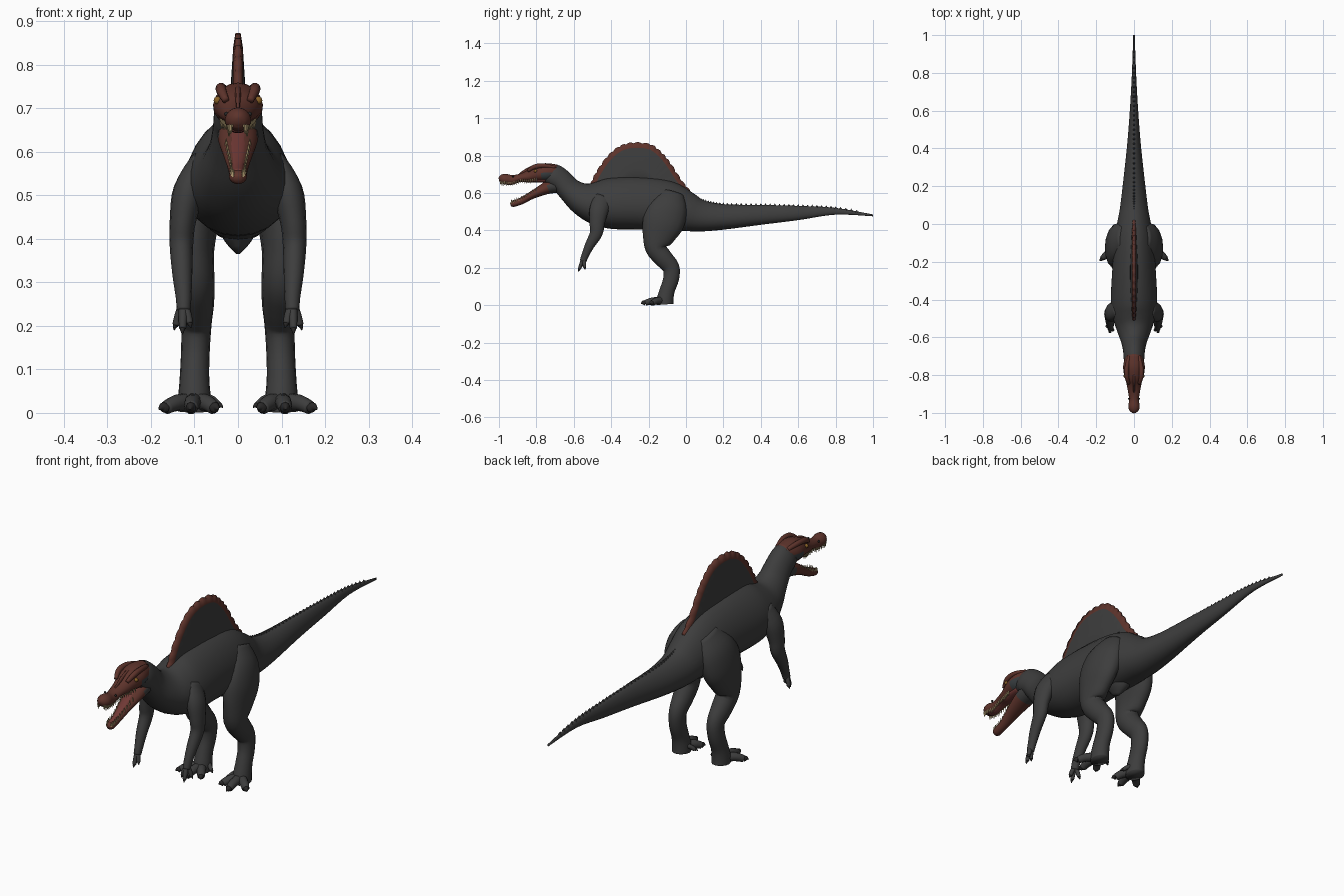
import bpy, bmesh, math
from mathutils import Vector, Matrix

cube = bpy.data.objects.get("Cube")
if cube:
    bpy.data.objects.remove(cube, do_unlink=True)


def material(name, r, g, b):
    m = bpy.data.materials.new(name)
    m.use_nodes = True
    m.diffuse_color = (r, g, b, 1)
    shader = m.node_tree.nodes["Principled BSDF"]
    shader.inputs["Base Color"].default_value = (r, g, b, 1)
    shader.inputs["Roughness"].default_value = 0.8
    return m


GREY = material("charcoal skin", .047, .047, .047)
BROWN = material("red brown skin", .11, .033, .024)
SLATE = material("slate cheek", .04, .048, .052)
FLESH = material("mouth flesh", .16, .04, .035)
IVORY = material("ivory teeth", .42, .32, .16)
CLAW = material("dark claw", .022, .021, .021)
EYE = material("amber eye", .25, .12, .02)


def spline(points, steps=4):
    """Smooth curve through tuples of any length."""
    pts = [Vector(p) for p in points]
    out = []
    for i in range(len(pts) - 1):
        a, b, c, d = pts[max(i - 1, 0)], pts[i], pts[i + 1], pts[min(i + 2, len(pts) - 1)]
        for s in range(steps):
            t = s / steps
            out.append(b + (c - a) * (t / 2) + (a * 2 - b * 5 + c * 4 - d) * (t * t / 2)
                       + (b * 3 - a - c * 3 + d) * (t ** 3 / 2))
    return out + [pts[-1]]


def finish(name, bm, mats, rule=None, mirror=False, smooth=True):
    bmesh.ops.recalc_face_normals(bm, faces=bm.faces[:])
    for f in bm.faces:
        f.smooth = smooth
        if rule:
            f.material_index = rule(f.calc_center_median())
    mesh = bpy.data.meshes.new(name)
    bm.to_mesh(mesh)
    bm.free()
    for m in mats:
        mesh.materials.append(m)
    ob = bpy.data.objects.new(name, mesh)
    bpy.context.collection.objects.link(ob)
    if mirror:
        ob.modifiers.new("Mirror", 'MIRROR')
    return ob


def loft(name, stations, mats, rule=None, mirror=False, sides=16, egg=0.0, steps=4):
    """Skin elliptical rings (x, y, z, half width, half depth) along a curve."""
    path = spline(stations, steps)
    bm = bmesh.new()
    rings = []
    for i, p in enumerate(path):
        before, after = path[max(i - 1, 0)], path[min(i + 1, len(path) - 1)]
        along = (after.to_3d() if len(after) < 4 else Vector(after[:3])) - Vector(before[:3])
        along.normalize()
        side = (Vector((1, 0, 0)) - along * along.x).normalized()
        up = along.cross(side)
        ring = []
        for k in range(sides):
            a = math.tau * k / sides
            w = max(p[3], .001) * math.cos(a) * (1 - egg * math.sin(a))
            h = max(p[4], .001) * math.sin(a)
            ring.append(bm.verts.new(Vector(p[:3]) + side * w + up * h))
        rings.append(ring)
    for r, s in zip(rings, rings[1:]):
        for k in range(sides):
            j = (k + 1) % sides
            bm.faces.new((r[k], r[j], s[j], s[k]))
    bm.faces.new(rings[0])
    bm.faces.new(rings[-1])
    return finish(name, bm, mats, rule, mirror)


def centred(rows):
    return [(0, *r) for r in rows]


# Tail, torso and neck in one skin
trunk = centred([
    (1, .48, .004, .005), (.8, .502, .011, .018), (.6, .493, .022, .038),
    (.4, .483, .038, .053), (.2, .472, .06, .068), (.08, .478, .075, .085),
    (0, .5, .09, .108), (-.1, .53, .105, .135), (-.25, .545, .115, .14),
    (-.4, .545, .122, .137), (-.49, .55, .112, .115), (-.56, .572, .088, .087),
    (-.62, .615, .066, .066), (-.665, .663, .057, .062), (-.71, .693, .054, .062),
    (-.76, .7, .04, .045)])
loft("body", trunk, [GREY, BROWN], lambda c: int(c.y < -.69 and c.z > .72), sides=24, egg=.15)
loft("pelvic_keel", [(0, -.1, .47, .06, .09), (0, -.11, .41, .04, .065),
                     (0, -.12, .37, .008, .02)], [GREY])

# Head and jaws
skull = centred([
    (-.69, .71, .042, .042), (-.75, .709, .057, .05), (-.8, .703, .052, .043),
    (-.84, .69, .041, .032), (-.885, .682, .032, .021), (-.93, .671, .026, .025),
    (-.97, .675, .03, .027), (-.992, .672, .02, .02), (-1, .67, .006, .008)])
jaw = centred([
    (-.67, .65, .045, .05), (-.74, .628, .046, .034), (-.82, .59, .033, .021),
    (-.88, .557, .022, .018), (-.925, .541, .02, .016), (-.938, .536, .008, .008)])
loft("skull", skull, [BROWN, SLATE], lambda c: int(c.y > -.775 and c.z < .715), egg=.1)
loft("lower_jaw", jaw, [BROWN, GREY], lambda c: int(c.y > -.735))
loft("tongue", [(0, y, z + r * .75, w * .6, r * .4) for _, y, z, w, r in jaw[1:5]], [FLESH])
loft("palate", [(0, y, z - r * .75, w * .7, r * .35) for _, y, z, w, r in skull[1:7]], [FLESH])
loft("brow_ridge", [(.025, -.7, .735, .01, .01), (.038, -.76, .746, .012, .012),
                    (.038, -.81, .74, .012, .013), (.028, -.845, .718, .008, .008)],
     [BROWN], mirror=True, sides=10)
loft("nose_crest", centred([(-.76, .745, .008, .01), (-.825, .733, .007, .012),
                            (-.89, .7, .004, .006)]), [BROWN], sides=8)


def ball(name, place, radius, mat):
    bm = bmesh.new()
    bmesh.ops.create_uvsphere(bm, u_segments=12, v_segments=8, radius=radius,
                              matrix=Matrix.Translation(place))
    finish(name, bm, [mat], mirror=True)


ball("eye", (.047, -.805, .718), .009, EYE)
ball("nostril", (.027, -.925, .687), .005, CLAW)


def cones(name, places, radius, height, mat, down=False, mirror=False):
    bm = bmesh.new()
    turn = Matrix.Rotation(math.pi if down else 0, 4, 'X')
    for p in places:
        bmesh.ops.create_cone(bm, cap_ends=True, segments=6, radius1=radius, radius2=0,
                              depth=height, matrix=Matrix.Translation(p) @ turn)
    finish(name, bm, [mat], mirror=mirror, smooth=False)


cones("upper_teeth", [(p[3] * .75, p[1], p[2] - p[4] * .7 - .007) for p in spline(skull)
                      if -.992 < p[1] < -.8], .0045, .024, IVORY, True, True)
cones("lower_teeth", [(p[3] * .75, p[1], p[2] + p[4] * .7 + .007) for p in spline(jaw)
                      if -.935 < p[1] < -.79], .004, .022, IVORY, False, True)

# Low bumps along the top of the tail
cones("tail_ridge", [(0, p[1], p[2] + p[4] + .002) for p in spline(trunk, 8)
                     if .06 < p[1] < .92], .009, .014, GREY)

# Sail with a scalloped coloured rim
outline = spline([(-.51, .64), (-.476, .71), (-.42, .79), (-.355, .845), (-.28, .865),
                  (-.19, .855), (-.13, .81), (-.085, .755), (-.03, .67), (.02, .61)], 8)
hub = Vector((-.26, .6))
bm = bmesh.new()
columns = []
for i, p in enumerate(outline):
    arm = p - hub
    top = p + arm.normalized() * .007 * abs(math.sin(i * math.pi / 4))
    rim = hub + arm * .91
    low = hub + arm * .5
    rows = [(top, .006), (rim, .011), (low, .018), (Vector((low.x, .58)), .024)]
    loop = [(s * w, q.x, q.y) for s, part in ((1, rows), (-1, rows[::-1])) for q, w in part]
    columns.append([bm.verts.new(v) for v in loop])
for a, b in zip(columns, columns[1:]):
    for k in range(len(a)):
        j = (k + 1) % len(a)
        face = bm.faces.new((a[k], a[j], b[j], b[k]))
        face.material_index = int(k in (0, 6, 7))
bm.faces.new(columns[0])
bm.faces.new(columns[-1])
sail = finish("sail", bm, [GREY, BROWN])

# Hind legs
loft("hind_leg", [
    (.055, -.07, .6, .03, .06), (.08, -.09, .53, .055, .1), (.098, -.12, .45, .056, .112),
    (.103, -.148, .37, .048, .088), (.1, -.16, .305, .046, .058), (.098, -.12, .25, .043, .05),
    (.096, -.08, .2, .035, .045), (.098, -.08, .14, .033, .042), (.1, -.1, .08, .034, .04),
    (.1, -.112, .03, .038, .045), (.1, -.112, .004, .038, .045)], [GREY], mirror=True)

# Arms
loft("arm", [
    (.085, -.44, .575, .025, .05), (.113, -.465, .51, .036, .052), (.127, -.475, .44, .03, .042),
    (.13, -.48, .385, .027, .035), (.128, -.515, .32, .023, .026), (.125, -.54, .265, .018, .02),
    (.125, -.55, .235, .016, .018)], [GREY], mirror=True, sides=14)


def digit(name, start, tip, radius, lift, claw):
    """A tapering toe or finger that ends in a hooked claw."""
    a, b = Vector(start), Vector(tip)
    knuckle = a.lerp(b, .5) + Vector((0, 0, lift))
    end = a.lerp(b, .8)
    loft(name, [(*a, radius, radius), (*knuckle, radius * .9, radius * .9),
                (*end, radius * .75, radius * .75)], [GREY], mirror=True, sides=10)
    hook = end.lerp(b, .5) + Vector((0, 0, lift * .6))
    loft(name + "_claw", [(*end, radius * .6, radius * .6), (*hook, radius * .45, radius * .5),
                          (*b, .001, .001)], [claw], mirror=True, sides=8)


for label, tip in (("inner", (.045, -.205, .008)), ("middle", (.11, -.242, .008)),
                   ("outer", (.182, -.195, .008))):
    digit(label + "_toe", (.1, -.12, .026), tip, .021, .006, CLAW)
digit("rear_toe", (.085, -.1, .04), (.035, -.135, .012), .011, .004, CLAW)

for label, tip in (("inner", (.108, -.565, .195)), ("middle", (.128, -.575, .18)),
                   ("outer", (.147, -.54, .19))):
    digit(label + "_finger", (.125, -.548, .25), tip, .011, .004, CLAW)
